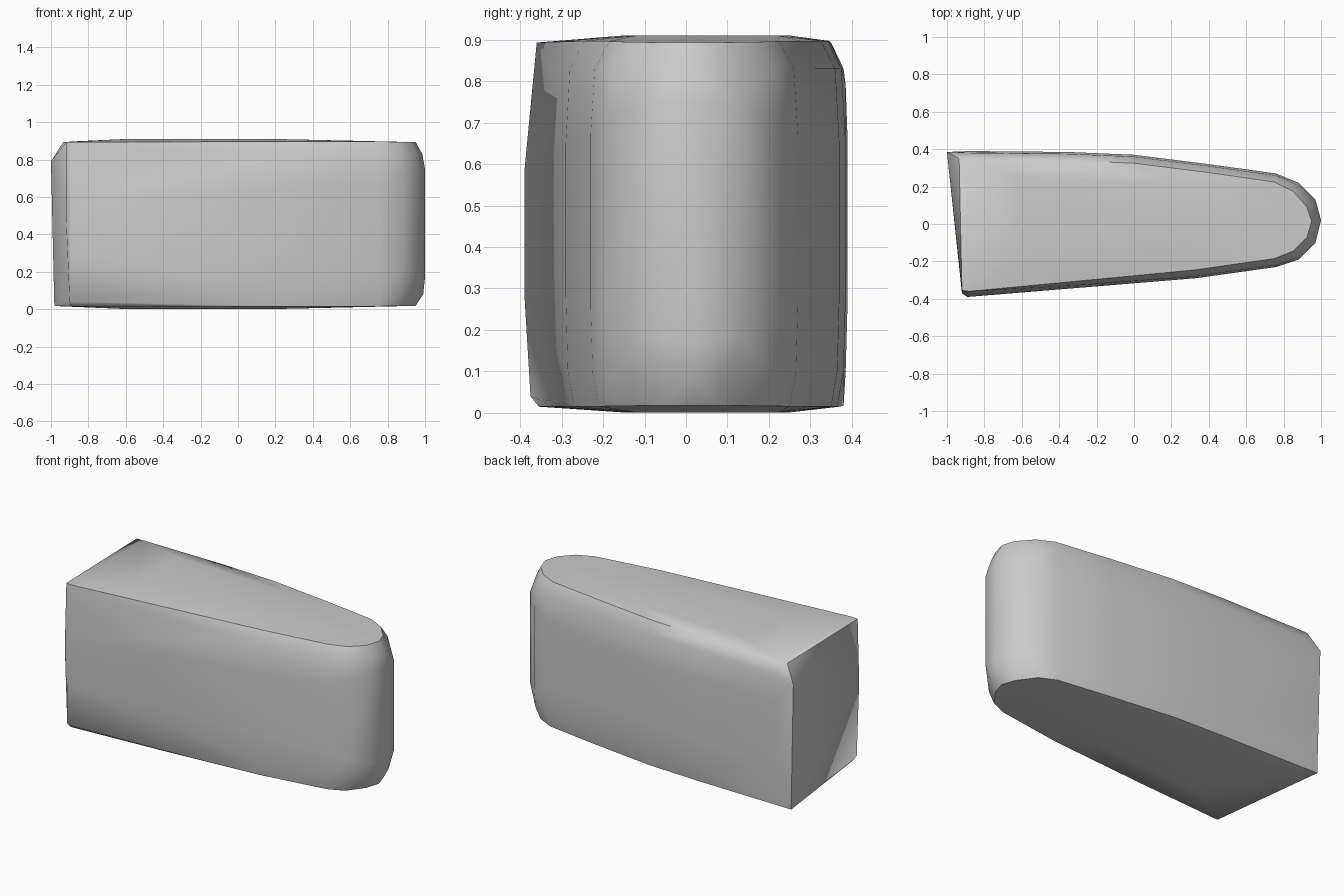
import bpy, bmesh, math

if "Cube" in bpy.data.objects:
    bpy.data.objects.remove(bpy.data.objects["Cube"])

# Plan outline of the wedge-shaped body: blunt slanted rear, rounded nose
outline = [(-1, .385), (-.88, .39), (-.35, .385), (0, .37), (.4, .32), (.76, .27),
           (.88, .22), (.97, .13), (1, .02), (.97, -.1), (.88, -.19), (.76, -.23),
           (.33, -.29), (-.3, -.338), (-.89, -.385), (-.92, -.36)]

bm = bmesh.new()


def add_ring(z, inset, nose_inset, z_nose):
    """Add one outline level, pulled in at the sides and at the nose."""
    for x, y in outline[1:-2]:
        t = max(0, (x - .7) / .3)
        side = math.copysign(inset, y) if abs(y) > .15 else y * .3 * (inset > 0)
        bm.verts.new((x - nose_inset * t, y - side, z + (z_nose - z) * t))


# Upright walls, then the softened lower and upper rims
add_ring(.28, 0, 0, .17)
add_ring(.65, 0, 0, .75)
add_ring(.10, .005, .01, .08)
add_ring(.83, .01, .015, .83)
add_ring(.015, .02, .05, .018)
add_ring(.897, .045, .05, .893)

# Chamfered corners of the slanted rear end
for p in [(-1, .385, .79), (-.982, .38, .017), (-.935, .35, .893),
          (-.92, -.355, .893), (-.88, -.36, .893), (-.89, -.39, .58),
          (-.89, -.39, .29), (-.9, -.375, .04), (-.89, -.355, .015),
          (-.92, -.37, .5)]:
    bm.verts.new(p)

# Slight crown on the top and the underside
for x, y0, y1 in [(-.6, -.15, .25), (.2, -.12, .22)]:
    for y in (y0, y1):
        bm.verts.new((x, y, .91))
        bm.verts.new((x, y, .001))

# Wrap the levels in one skin
hull = bmesh.ops.convex_hull(bm, input=bm.verts)
loose = {g for g in hull["geom_interior"] + hull["geom_unused"]
         if isinstance(g, bmesh.types.BMVert)}
bmesh.ops.delete(bm, geom=list(loose), context='VERTS')
bmesh.ops.recalc_face_normals(bm, faces=bm.faces)

mesh = bpy.data.meshes.new("wedge_body")
bm.to_mesh(mesh)
bm.free()
body = bpy.data.objects.new("wedge_body", mesh)
bpy.context.collection.objects.link(body)

# Smooth sides with a crisp rear end
bpy.context.view_layer.objects.active = body
body.select_set(True)
bpy.ops.object.shade_smooth_by_angle(angle=math.radians(50))
